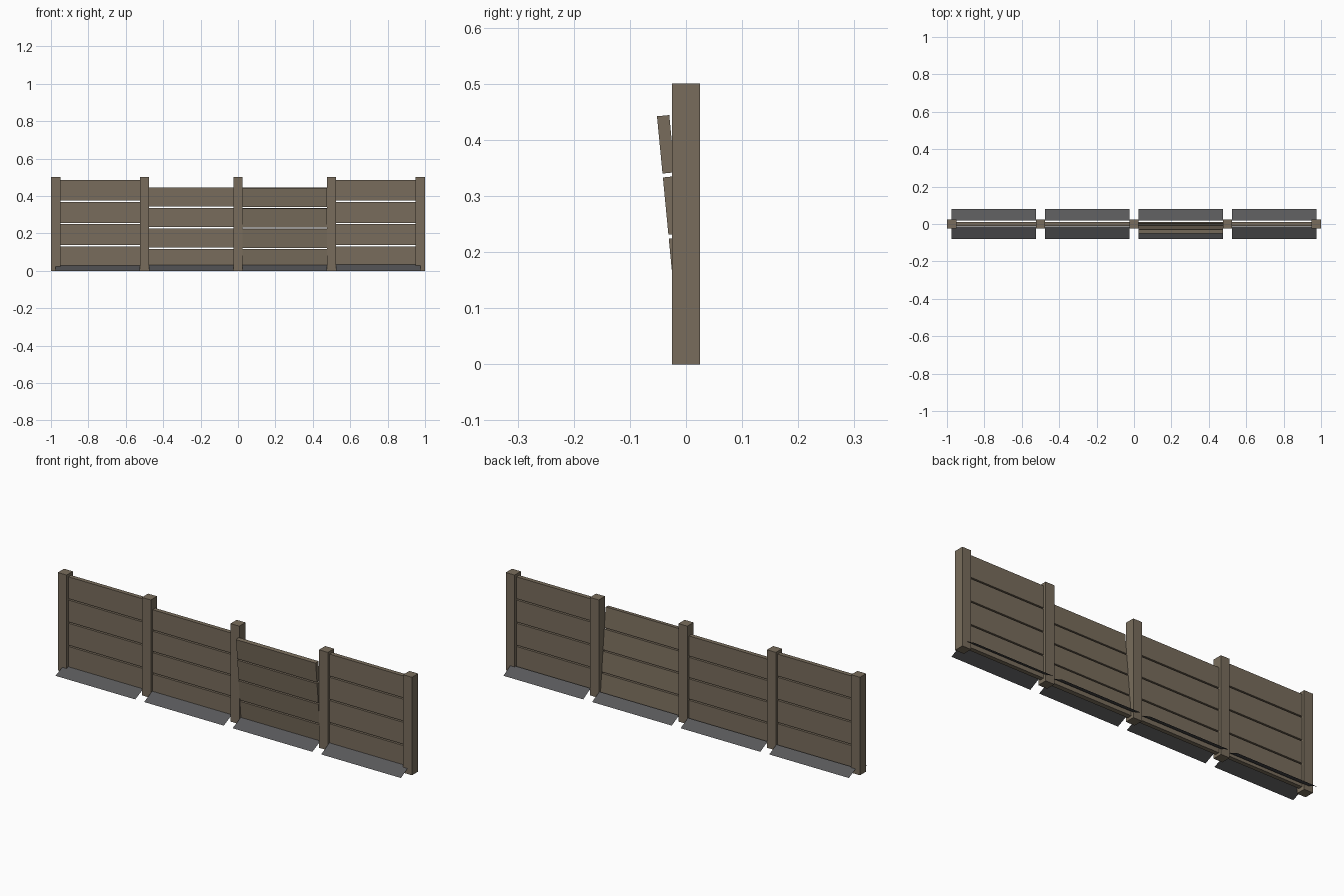
import bpy
import math
from mathutils import Matrix, Vector

if "Cube" in bpy.data.objects:
    bpy.data.objects.remove(bpy.data.objects["Cube"])


def material(name, rgb):
    m = bpy.data.materials.new(name)
    m.diffuse_color = (*rgb, 1)
    m.use_nodes = True
    m.node_tree.nodes["Principled BSDF"].inputs["Base Color"].default_value = m.diffuse_color
    return m


WOOD = material("weathered_wood", (0.190, 0.152, 0.107))
DIRT = material("dark_grey_gravel", (0.098, 0.098, 0.102))


def add_mesh(name, verts, faces, mat):
    me = bpy.data.meshes.new(name)
    me.from_pydata(verts, [], faces)
    me.materials.append(mat)
    ob = bpy.data.objects.new(name, me)
    bpy.context.collection.objects.link(ob)
    return ob


def box(name, x, y, z, mat, xform=Matrix()):
    verts = [xform @ Vector((a, b, c)) for c in z for b in y for a in x]
    faces = [(0, 2, 3, 1), (4, 5, 7, 6), (0, 1, 5, 4),
             (2, 6, 7, 3), (0, 4, 6, 2), (1, 3, 7, 5)]
    return add_mesh(name, verts, faces, mat)


# Posts
for i, x in enumerate((-0.975, -0.5, 0, 0.5, 0.975)):
    box(f"post_{i + 1}", (x - 0.025, x + 0.025), (-0.025, 0.025), (0, 0.5), WOOD)

# Panels: left edge, top height, board pitch, forward lean in degrees, gravel height
panels = [(-0.975, 0.486, 0.1185, 0, 0.028),
          (-0.475, 0.445, 0.1095, 0, 0.030),
          (0.025, 0.445, 0.1095, 5.5, 0.030),
          (0.525, 0.486, 0.1185, 0, 0.034)]
GAP = 0.007
for p, (x0, top, pitch, lean, bank) in enumerate(panels, 1):
    xs = (x0, x0 + 0.45)
    pivot = Vector((0, 0, 0.02))
    xform = (Matrix.Translation(pivot) @ Matrix.Rotation(math.radians(lean), 4, 'X')
             @ Matrix.Translation(-pivot))
    # Four horizontal boards
    for b in range(4):
        zt = top - b * pitch
        box(f"panel_{p}_board_{b + 1}", xs, (-0.011, 0.011),
            (zt - pitch + GAP, zt), WOOD, xform)
    # Sloping gravel sheets on both sides of the foot
    for side, inner, outer in (("front", -0.013, -0.079), ("back", 0.02, 0.079)):
        verts = [(xs[0], outer, 0), (xs[1], outer, 0),
                 (xs[1], inner, bank), (xs[0], inner, bank)]
        face = (0, 1, 2, 3) if side == "front" else (3, 2, 1, 0)
        add_mesh(f"panel_{p}_gravel_{side}", verts, [face], DIRT)
